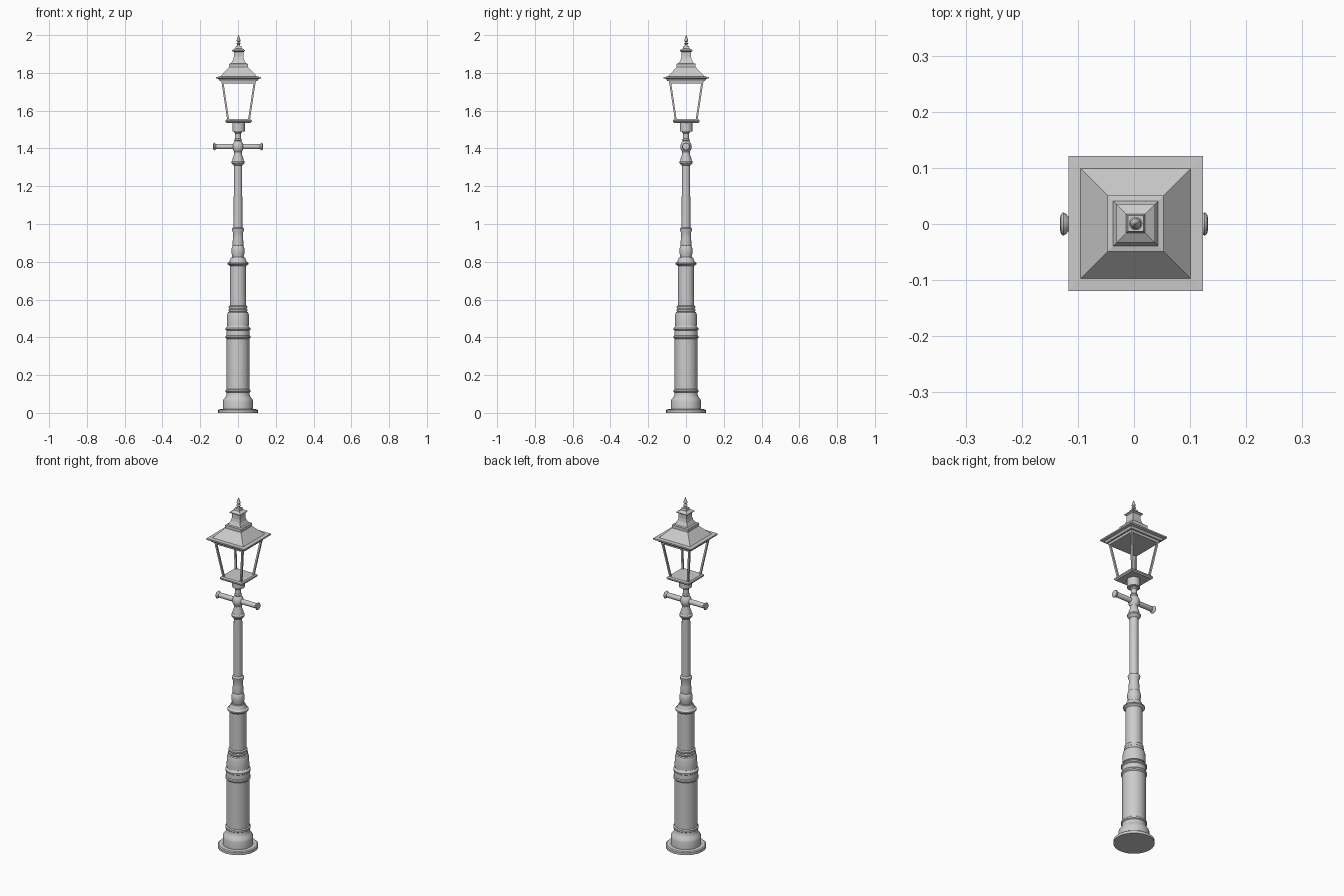
import bpy, bmesh, math
from mathutils import Matrix, Vector

CX, CY = 0.003, 0.001   # lantern sits very slightly off the post axis


def lathe(name, profile, sides=32, matrix=Matrix(), smooth=True):
    """Closed solid from (half-width, height) pairs; 4 sides gives a square section."""
    bm = bmesh.new()
    k, off = (math.sqrt(2), math.pi / 4) if sides == 4 else (1, 0)
    rings = []
    for r, z in profile:
        rings.append([bm.verts.new((r * k * math.cos(off + 2 * math.pi * i / sides),
                                    r * k * math.sin(off + 2 * math.pi * i / sides), z))
                      for i in range(sides)])
    for a, b in zip(rings, rings[1:]):
        for i in range(sides):
            j = (i + 1) % sides
            bm.faces.new((a[i], a[j], b[j], b[i]))
    bm.faces.new(rings[0][::-1])
    bm.faces.new(rings[-1])
    bm.transform(matrix)
    bmesh.ops.recalc_face_normals(bm, faces=bm.faces)
    mesh = bpy.data.meshes.new(name)
    bm.to_mesh(mesh)
    bm.free()
    obj = bpy.data.objects.new(name, mesh)
    bpy.context.collection.objects.link(obj)
    if smooth:
        bpy.ops.object.select_all(action='DESELECT')
        obj.select_set(True)
        bpy.context.view_layer.objects.active = obj
        bpy.ops.object.shade_smooth_by_angle(angle=math.radians(30))
    return obj


# Base and lower column
lathe("base_column", [
    (0.105, 0), (0.105, 0.014), (0.100, 0.019), (0.079, 0.020), (0.079, 0.062),
    (0.076, 0.072), (0.066, 0.085), (0.061, 0.097), (0.061, 0.108), (0.066, 0.112),
    (0.066, 0.121), (0.060, 0.126), (0.060, 0.392), (0.066, 0.398), (0.066, 0.406),
    (0.062, 0.411), (0.061, 0.437), (0.066, 0.441), (0.066, 0.449), (0.058, 0.455),
    (0.054, 0.463), (0.059, 0.470)])

# Middle column
lathe("middle_column", [
    (0.059, 0.462), (0.059, 0.475), (0.057, 0.520), (0.053, 0.532), (0.047, 0.536),
    (0.051, 0.542), (0.051, 0.547), (0.046, 0.551), (0.049, 0.557), (0.049, 0.563),
    (0.043, 0.568), (0.043, 0.778), (0.047, 0.782), (0.055, 0.787), (0.055, 0.794),
    (0.046, 0.800), (0.040, 0.815), (0.037, 0.823)])

# Tapered collar and upper shaft
lathe("upper_shaft", [
    (0.037, 0.815), (0.030, 0.826), (0.034, 0.845), (0.035, 0.865), (0.031, 0.880),
    (0.028, 0.885), (0.029, 0.892), (0.027, 0.925), (0.025, 0.950), (0.031, 0.966),
    (0.032, 0.975), (0.023, 0.982), (0.022, 1.310), (0.029, 1.316), (0.035, 1.324),
    (0.035, 1.331), (0.029, 1.338), (0.028, 1.348), (0.021, 1.368), (0.020, 1.382),
    (0.027, 1.394), (0.030, 1.410), (0.027, 1.426), (0.017, 1.440), (0.021, 1.446),
    (0.016, 1.452), (0.015, 1.478), (0.020, 1.484), (0.020, 1.492)])

# Ladder bar with end knobs
lathe("ladder_bar", [
    (0.010, -0.132), (0.018, -0.130), (0.021, -0.126), (0.018, -0.121),
    (0.012, -0.116), (0.014, -0.110), (0.014, 0.110), (0.012, 0.116),
    (0.018, 0.121), (0.021, 0.126), (0.018, 0.130), (0.010, 0.132)], 24,
    Matrix.Translation((0, 0, 1.41)) @ Matrix.Rotation(math.pi / 2, 4, 'Y'))

# Socket and lantern floor
shift = Matrix.Translation((CX, CY, 0))
lathe("lantern_socket", [(0.033, 1.490), (0.033, 1.538)], 32, shift)
lathe("lantern_floor", [(0.064, 1.536), (0.070, 1.542), (0.070, 1.549), (0.064, 1.555)],
      4, shift, False)

# Corner posts of the open lantern
for sx, sy in ((-1, -1), (1, -1), (1, 1), (-1, 1)):
    low = Vector((CX + sx * 0.055, CY + sy * 0.055, 1.550))
    top = Vector((CX + sx * 0.085, CY + sy * 0.085, 1.750))
    shear = Matrix.Identity(4)
    shear[0][2] = (top.x - low.x) / 0.2
    shear[1][2] = (top.y - low.y) / 0.2
    lathe("lantern_post", [(0.005, 0), (0.005, 0.2)], 4,
          Matrix.Translation(low) @ shear, False)

# Roof with eaves, chimney and cap
lathe("lantern_roof", [
    (0.090, 1.744), (0.092, 1.756), (0.100, 1.757), (0.106, 1.768), (0.120, 1.771),
    (0.120, 1.779), (0.098, 1.780), (0.050, 1.831), (0.050, 1.848), (0.040, 1.850),
    (0.029, 1.870), (0.025, 1.887), (0.025, 1.912)], 4, shift, False)
lathe("chimney_cap", [
    (0.026, 1.911), (0.034, 1.916), (0.034, 1.920), (0.017, 1.930), (0.014, 1.942)],
    4, shift, False)

# Finial
lathe("finial", [
    (0.009, 1.940), (0.006, 1.950), (0.012, 1.955), (0.006, 1.960), (0.005, 1.963),
    (0.010, 1.968), (0.010, 1.973), (0.005, 1.988), (0.001, 2.0)], 16, shift)
